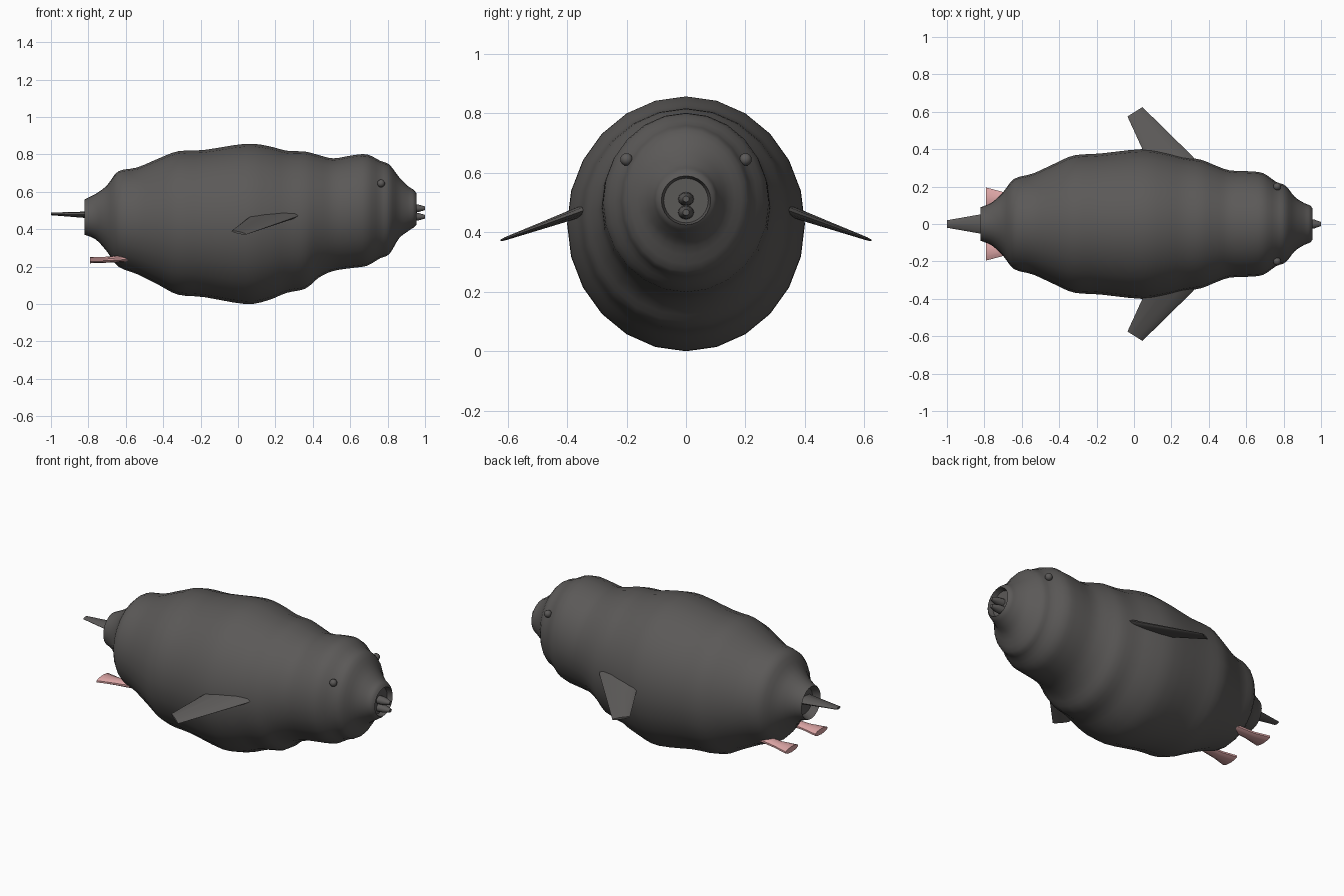
import bpy, bmesh, math
from mathutils import Vector

cube = bpy.data.objects.get("Cube")
if cube:
    bpy.data.objects.remove(cube)


def material(name, color):
    mat = bpy.data.materials.new(name)
    mat.use_nodes = True
    mat.diffuse_color = color
    mat.node_tree.nodes["Principled BSDF"].inputs["Base Color"].default_value = color
    return mat


charcoal = material("charcoal", (0.105, 0.1, 0.097, 1))
pink = material("pink", (0.72, 0.38, 0.38, 1))


def finish(name, bm, mat, angle=40):
    bmesh.ops.recalc_face_normals(bm, faces=bm.faces)
    mesh = bpy.data.meshes.new(name)
    bm.to_mesh(mesh)
    bm.free()
    mesh.materials.append(mat)
    obj = bpy.data.objects.new(name, mesh)
    bpy.context.collection.objects.link(obj)
    bpy.ops.object.select_all(action="DESELECT")
    obj.select_set(True)
    bpy.context.view_layer.objects.active = obj
    bpy.ops.object.shade_smooth_by_angle(angle=math.radians(angle))
    return obj


def loft(name, rings, mat, angle=40):
    """Skin closed rings of points and cap both ends."""
    bm = bmesh.new()
    loops = [[bm.verts.new(p) for p in ring] for ring in rings]
    for a, b in zip(loops, loops[1:]):
        for i in range(len(a)):
            j = (i + 1) % len(a)
            bm.faces.new((a[i], a[j], b[j], b[i]))
    bm.faces.new(loops[0])
    bm.faces.new(loops[-1])
    return finish(name, bm, mat, angle)


def ellipse(x, y, z, ry, rz, sides):
    turns = [math.tau * i / sides for i in range(sides)]
    return [Vector((x, y + ry * math.sin(t), z + rz * math.cos(t))) for t in turns]


def smooth(points, steps):
    """Catmull-Rom curve through the points."""
    pts = [Vector(p) for p in points]
    pts = [pts[0]] + pts + [pts[-1]]
    out = []
    for a, b, c, d in zip(pts, pts[1:], pts[2:], pts[3:]):
        for s in range(steps):
            t = s / steps
            out.append(b + 0.5 * t * (c - a + t * (2 * a - 5 * b + 4 * c - d
                                                   + t * (3 * (b - c) + d - a))))
    return out + [pts[-1]]


# Body outline: x, top, bottom, half width
outline = [
    (-.82, .56, .37, .09), (-.76, .59, .345, .115), (-.7, .635, .28, .17),
    (-.64, .71, .2, .242), (-.54, .73, .16, .27), (-.42, .78, .1, .325),
    (-.32, .817, .05, .367), (-.18, .824, .037, .377), (.04, .857, 0, .4),
    (.16, .845, .02, .385), (.26, .82, .06, .36), (.36, .815, .082, .343),
    (.43, .797, .14, .315), (.51, .779, .177, .287), (.61, .795, .193, .282),
    (.69, .8, .205, .272), (.76, .766, .245, .225), (.81, .745, .268, .205),
    (.86, .68, .35, .145), (.91, .63, .39, .112), (.94, .61, .41, .1),
    (.955, .59, .425, .083),
]
rows = smooth(outline, 3)
rings = [ellipse(x, 0, (top + low) / 2, w, (top - low) / 2, 24) for x, top, low, w in rows]
# Shallow recesses at the tail and beak ends
rings.insert(0, ellipse(-.78, 0, .465, .07, .075, 24))
rings.append(ellipse(.925, 0, .507, .075, .075, 24))
loft("body", rings, charcoal, 50)

# Upper and lower beak
for name, z in (("upper_beak", .512), ("lower_beak", .467)):
    loft(name, [ellipse(.9, 0, z, .028, .025, 12), ellipse(.96, 0, z, .025, .021, 12),
                ellipse(1, 0, z, .011, .01, 12)], charcoal)

# Tail
loft("tail", [ellipse(-1, 0, .482, .02, .007, 8),
              ellipse(-.76, 0, .476, .062, .02, 8)], charcoal)

for label, side in (("left", 1), ("right", -1)):
    # Flipper: a tapered plate sloping down and outwards
    sections = []
    for front, back, half in (((.35, .3), (.07, .3), .022), ((.315, .36), (.045, .4), .019),
                              ((.045, .625), (-.035, .575), .006)):
        center = (Vector(front) + Vector(back)) / 2
        reach = (Vector(front) - Vector(back)) / 2
        section = []
        for i in range(10):
            t = math.tau * i / 10
            along = max(-1, min(1, 1.06 * math.cos(t)))
            p = center + reach * along
            z = .475 - .36 * (p.y - .34) + half * math.sin(t)
            section.append((p.x, side * p.y, z))
        sections.append(section)
    loft(label + "_flipper", sections, charcoal, 50)

    # Foot flaring to the rear
    loft(label + "_foot", [ellipse(-.79, side * .138, .235, .06, .017, 10),
                           ellipse(-.7, side * .135, .237, .038, .016, 10),
                           ellipse(-.58, side * .13, .245, .03, .018, 10)], pink)

    # Eye
    bm = bmesh.new()
    bmesh.ops.create_uvsphere(bm, u_segments=14, v_segments=8, radius=.021)
    bmesh.ops.translate(bm, verts=bm.verts, vec=(.765, side * .2, .645))
    finish(label + "_eye", bm, charcoal, 60)
